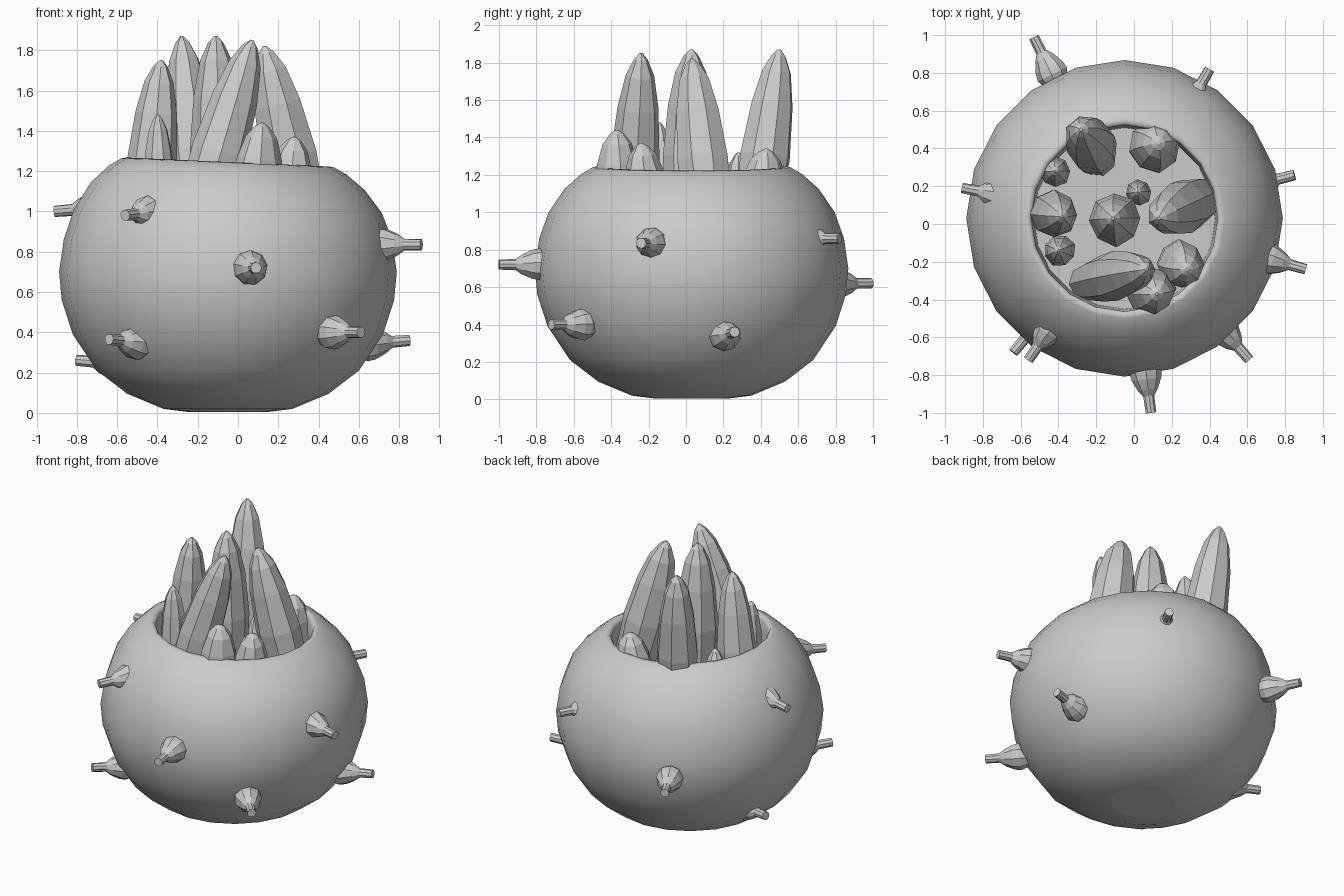
import bpy, bmesh, math, random
from mathutils import Vector

if "Cube" in bpy.data.objects:
    bpy.data.objects.remove(bpy.data.objects["Cube"])

random.seed(4)


def lathe(name, profile, sides, base=(0, 0, 0), axis=(0, 0, 1), smooth=False, jitter=0.0):
    """Revolve (radius, distance) points around an axis starting at base."""
    base, axis = Vector(base), Vector(axis).normalized()
    rot = Vector((0, 0, 1)).rotation_difference(axis)
    phase = random.uniform(0, 1) if jitter else 0
    bm = bmesh.new()
    rings = []
    wob = [1 + random.uniform(-jitter, jitter) for _ in range(sides)]
    for r, d in profile:
        ring = []
        for i in range(sides):
            a = phase + 2 * math.pi * i / sides
            p = Vector((r * wob[i] * math.cos(a), r * wob[i] * math.sin(a), d))
            ring.append(bm.verts.new(base + rot @ p))
        rings.append(ring)
    for lo, hi in zip(rings, rings[1:]):
        for i in range(sides):
            j = (i + 1) % sides
            bm.faces.new((lo[i], lo[j], hi[j], hi[i]))
    bm.faces.new(rings[0][::-1])
    bm.faces.new(rings[-1])
    bmesh.ops.recalc_face_normals(bm, faces=bm.faces)
    for f in bm.faces:
        f.smooth = smooth
    me = bpy.data.meshes.new(name)
    bm.to_mesh(me)
    bm.free()
    ob = bpy.data.objects.new(name, me)
    bpy.context.collection.objects.link(ob)
    return ob


CX, CY, FLOOR = -0.05, 0.03, 0.80

# Round hollow pot with a rolled rim and an inner wall and floor
pot = lathe("pot", [(0.20, 0.005), (0.32, 0.02), (0.50, 0.095), (0.65, 0.21), (0.77, 0.39),
                    (0.825, 0.56), (0.838, 0.70), (0.815, 0.86), (0.765, 1.0), (0.68, 1.125),
                    (0.59, 1.205), (0.53, 1.24), (0.505, 1.245), (0.493, 1.22), (0.49, 1.12),
                    (0.48, FLOOR)],
            20, (CX, CY, 0), smooth=True)
for v in pot.data.vertices:          # slight sideways tilt of the opening
    if v.co.z > 0.9:
        v.co.z -= 0.045 * (v.co.x - CX) * (v.co.z - 0.9) / 0.35
for f in pot.data.polygons:          # flat floor and base
    if len(f.vertices) > 4:
        f.use_smooth = False

# Faceted crystals: base x, y, tip x, y, z, widest radius
crystals = [
    (-0.19, 0.35, -0.28, 0.50, 1.87, 0.135),
    (0.09, 0.39, 0.13, 0.43, 1.34, 0.135),
    (-0.25, -0.31, 0.07, -0.24, 1.85, 0.135),
    (-0.09, 0.02, -0.11, 0.03, 1.87, 0.14),
    (0.36, 0.14, 0.13, 0.03, 1.82, 0.145),
    (0.03, 0.16, 0.02, 0.17, 1.28, 0.07),
    (-0.42, 0.27, -0.42, 0.28, 1.32, 0.08),
    (-0.46, 0.06, -0.38, 0.04, 1.75, 0.125),
    (-0.39, -0.14, -0.40, -0.14, 1.48, 0.085),
    (0.05, -0.34, 0.12, -0.37, 1.44, 0.135),
    (0.22, -0.19, 0.28, -0.24, 1.37, 0.125),
]
for bx, by, tx, ty, tz, r in crystals:
    base = Vector((bx, by, FLOOR - 0.02))
    axis = Vector((tx, ty, tz)) - base
    L = axis.length
    shape = [(0.72, 0), (0.92, 0.25), (1.0, 0.48), (0.83, 0.73), (0.58, 0.89), (0.28, 0.97), (0.06, 1)]
    lathe("crystal", [(r * a, L * d) for a, d in shape], 8, base, axis, jitter=0.06)

# Blunt spikes around the pot, given by tip position, pointing away from its axis
tips = [
    (0.09, -1.00, 0.72), (0.91, -0.24, 0.835), (0.61, -0.72, 0.40), (0.85, 0.26, 0.36),
    (-0.64, -0.68, 0.365), (-0.56, -0.72, 0.98), (-0.91, 0.19, 1.0), (-0.80, 0.27, 0.26),
    (-0.53, 0.99, 0.62), (0.40, 0.82, 0.86),
]
for t in tips:
    inward = Vector((CX - t[0], CY - t[1], 0)).normalized()
    inward.z = 0.08 if t[2] > 0.9 else -0.08 if t[2] < 0.39 else 0
    lathe("spike", [(0.028, 0), (0.03, 0.09), (0.055, 0.125), (0.08, 0.18), (0.087, 0.22), (0.06, 0.29)],
          9, t, inward)
